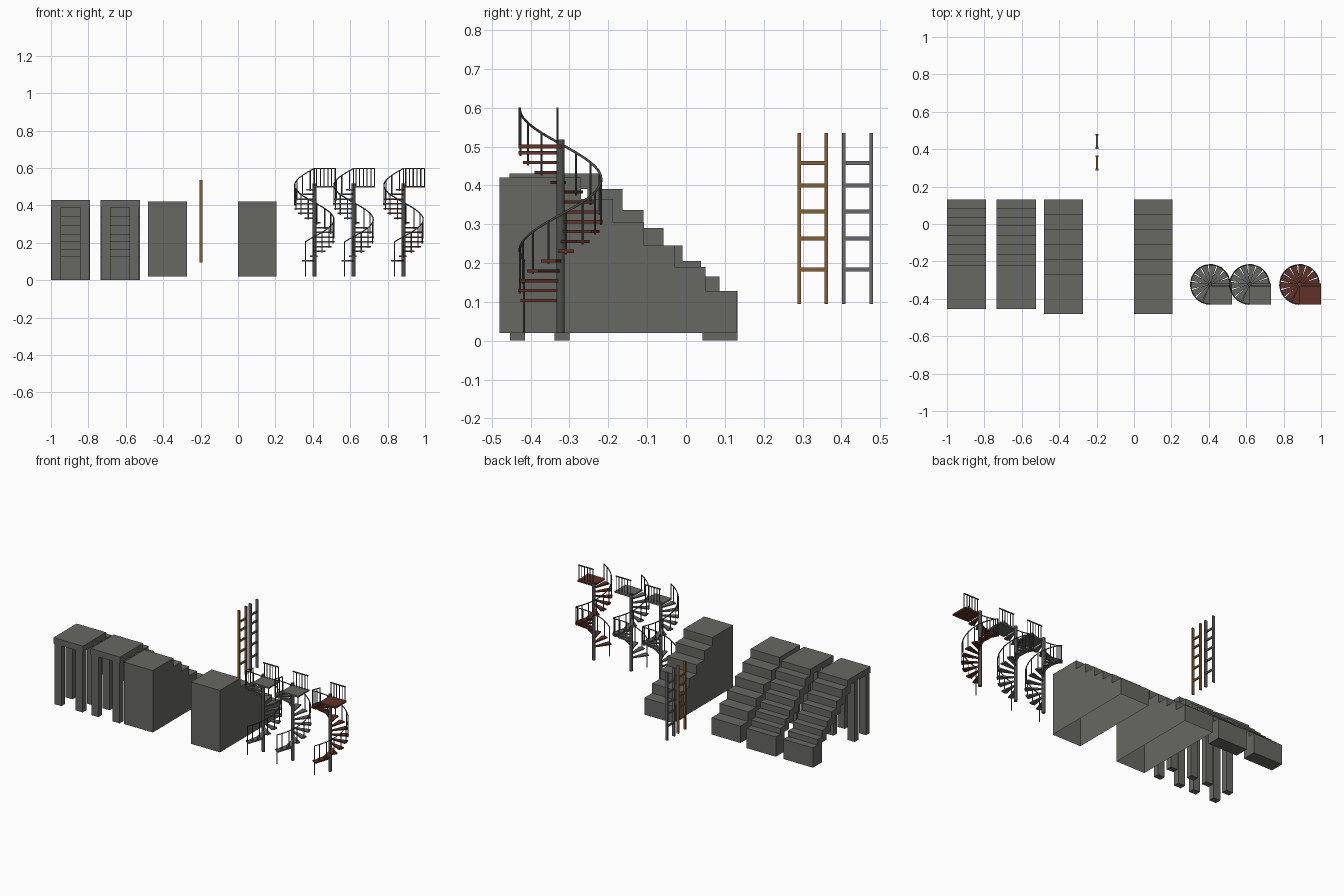
import bpy, bmesh, math
from mathutils import Vector

if "Cube" in bpy.data.objects:
    bpy.data.objects.remove(bpy.data.objects["Cube"])


def mat(name, col):
    m = bpy.data.materials.new(name)
    m.diffuse_color = (*col, 1)
    m.use_nodes = True
    m.node_tree.nodes["Principled BSDF"].inputs["Base Color"].default_value = m.diffuse_color
    return m


GREY = mat("stone grey", (0.135, 0.135, 0.125))
METAL = mat("ladder metal", (0.14, 0.14, 0.145))
IRON = mat("dark iron", (0.075, 0.08, 0.075))
WOOD = mat("wood", (0.23, 0.12, 0.035))
RED = mat("red brown", (0.12, 0.032, 0.022))


def finish(bm, name, material):
    bmesh.ops.recalc_face_normals(bm, faces=bm.faces)
    me = bpy.data.meshes.new(name)
    bm.to_mesh(me)
    bm.free()
    me.materials.append(material)
    ob = bpy.data.objects.new(name, me)
    bpy.context.collection.objects.link(ob)
    return ob


def add_box(bm, x0, x1, y0, y1, z0, z1):
    vs = bmesh.ops.create_cube(bm, size=1)["verts"]
    for v in vs:
        v.co = Vector((x1 if v.co.x > 0 else x0, y1 if v.co.y > 0 else y0,
                       z1 if v.co.z > 0 else z0))


def add_prism(bm, pts, vec):
    """Extrude a flat outline along vec; returns the side faces."""
    a = [bm.verts.new(p) for p in pts]
    b = [bm.verts.new(Vector(p) + Vector(vec)) for p in pts]
    bm.faces.new(a)
    bm.faces.new(b[::-1])
    n = len(a)
    return [bm.faces.new((a[i], b[i], b[(i + 1) % n], a[(i + 1) % n])) for i in range(n)]


def add_rod(bm, x, y, z0, z1, r, n=8):
    add_prism(bm, [(x + r * math.cos(2 * math.pi * i / n),
                    y + r * math.sin(2 * math.pi * i / n), z0) for i in range(n)],
              (0, 0, z1 - z0))


# Open stairs: overlapping step boxes and a landing on four legs
EDGES = [0.132, 0.086, 0.038, -0.009, -0.058, -0.109, -0.163, -0.22]
TREADS = [0.128, 0.165, 0.205, 0.245, 0.29, 0.337, 0.39, 0.43]


def open_stairs(i, x0):
    x1 = x0 + 0.21
    bm = bmesh.new()
    z0 = 0
    for k, (y, z) in enumerate(zip(EDGES, TREADS)):
        add_box(bm, x0, x1, -0.455 if k == 7 else y - 0.09, y, z0, z)
        z0 = z
    finish(bm, f"open_stair_steps_{i}", GREY)
    bm = bmesh.new()
    for xa in (x0 + 0.004, x1 - 0.054):
        for ya in (-0.453, -0.338):
            add_box(bm, xa, xa + 0.05, ya, ya + 0.038, 0, 0.39)
    finish(bm, f"open_stair_legs_{i}", GREY)


open_stairs(1, -1.0)
open_stairs(2, -0.735)


# Solid stairs: stepped side profile, open underneath
def solid_stairs(i, x0):
    pts = [(x0, 0.13, 0.02)]
    levels = [0.128, 0.19, 0.245, 0.305, 0.365, 0.42]
    edges = [0.13, 0.05, -0.03, -0.108, -0.188, -0.27, -0.48]
    for k, z in enumerate(levels):
        pts += [(x0, edges[k], z), (x0, edges[k + 1], z)]
    pts.append((x0, -0.48, 0.02))
    # drop the doubled first point spacing is kept by the riser heights
    bm = bmesh.new()
    sides = add_prism(bm, pts, (0.207, 0, 0))
    bmesh.ops.recalc_face_normals(bm, faces=bm.faces)
    bmesh.ops.delete(bm, geom=[sides[-1]], context="FACES_ONLY")
    finish(bm, f"solid_stairs_{i}", GREY)


solid_stairs(1, -0.48)
solid_stairs(2, 0.0)


# Ladders: two rails and five rungs
def ladder(name, y, material):
    bm = bmesh.new()
    x = -0.197
    for ya in (y, y + 0.07):
        add_box(bm, x - 0.008, x + 0.008, ya, ya + 0.009, 0.095, 0.535)
    for z in (0.183, 0.263, 0.333, 0.4, 0.458):
        add_box(bm, x - 0.005, x + 0.005, y + 0.005, y + 0.074, z - 0.005, z + 0.005)
    finish(bm, name, material)


ladder("wooden_ladder", 0.287, WOOD)
ladder("metal_ladder", 0.402, METAL)


# Spiral stairs
CY, R, PITCH, COUNT = -0.323, 0.108, 25, 16


def level(deg):
    return 0.5 + (deg + 90) / 360 * 0.365


def spiral(i, cx, tread_mat):
    def at(deg, r, z):
        a = math.radians(deg)
        return (cx + r * math.cos(a), CY + r * math.sin(a), z)

    treads, rails = bmesh.new(), bmesh.new()
    add_rod(rails, cx, CY, 0.02, 0.518, 0.0105, 12)     # centre pole
    angles = [-102 - PITCH * k for k in range(COUNT)]
    for k, a in enumerate(angles):
        z = level(a)
        add_prism(treads, [at(a - 25, 0.009, z - 0.008), at(a - 10.5, R, z - 0.008),
                           at(a, R + 0.001, z - 0.008), at(a + 10.5, R, z - 0.008),
                           at(a + 25, 0.009, z - 0.008)], (0, 0, 0.008))
        px, py, _ = at(a, R - 0.003, 0)
        add_rod(rails, px, py, 0.02 if k == COUNT - 1 else z - 0.012, z + 0.1, 0.003, 6)
    # square landing with a railing on its back edge
    add_box(treads, cx - 0.004, cx + 0.115, CY - 0.108, CY + 0.004, 0.495, 0.505)
    for k in range(6):
        add_rod(rails, cx + 0.012 + k * 0.02, CY - 0.008, 0.5, 0.6, 0.0028, 6)
    add_box(rails, cx + 0.005, cx + 0.115, CY - 0.011, CY - 0.005, 0.595, 0.601)
    px, py, _ = at(-90, R - 0.003, 0)
    add_rod(rails, px, py, 0.495, 0.6, 0.003, 6)
    finish(treads, f"spiral_treads_{i}", tread_mat)
    finish(rails, f"spiral_pole_and_posts_{i}", IRON)
    # curved handrail
    cu = bpy.data.curves.new(f"spiral_handrail_{i}", "CURVE")
    cu.dimensions = "3D"
    cu.bevel_depth = 0.0032
    cu.bevel_resolution = 1
    sp = cu.splines.new("POLY")
    n = 48
    sp.points.add(n)
    for k in range(n + 1):
        a = -90 + (angles[-1] + 90) * k / n
        sp.points[k].co = (*at(a, R - 0.003, level(a) + 0.098), 1)
    cu.materials.append(IRON)
    bpy.context.collection.objects.link(bpy.data.objects.new(cu.name, cu))


spiral(1, 0.408, GREY)
spiral(2, 0.618, GREY)
spiral(3, 0.885, RED)
